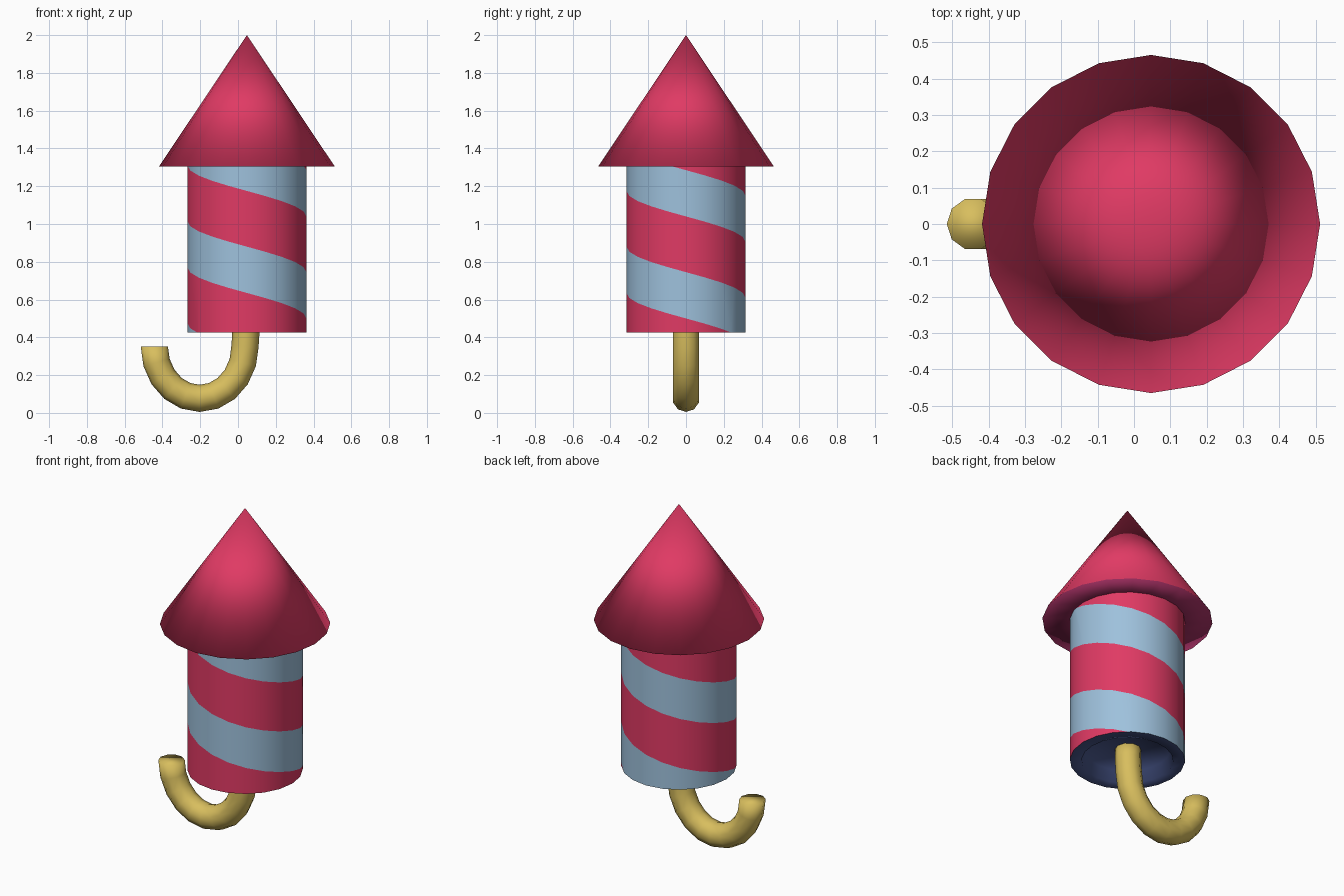
import bpy, bmesh, math
from mathutils import Vector

if "Cube" in bpy.data.objects:
    bpy.data.objects.remove(bpy.data.objects["Cube"])

SIDES = 20
CX = 0.047           # axis of the rocket body
R = 0.315            # body radius
Z0, Z1 = 0.425, 1.305


def material(name, rgb):
    lin = [((c / 255 + 0.055) / 1.055) ** 2.4 for c in rgb]
    m = bpy.data.materials.new(name)
    m.diffuse_color = (*lin, 1)
    m.use_nodes = True
    m.node_tree.nodes["Principled BSDF"].inputs["Base Color"].default_value = m.diffuse_color
    return m


crimson = material("crimson", (224, 58, 100))
sky = material("pale_blue", (158, 193, 220))
plum = material("plum", (160, 46, 96))
navy = material("navy", (70, 84, 135))
gold = material("gold", (216, 190, 94))


def finish(name, bm, mats, smooth=True):
    bmesh.ops.remove_doubles(bm, verts=bm.verts, dist=1e-4)
    bm.normal_update()
    for f in bm.faces:
        f.smooth = smooth
    me = bpy.data.meshes.new(name)
    bm.to_mesh(me)
    bm.free()
    for m in mats:
        me.materials.append(m)
    ob = bpy.data.objects.new(name, me)
    bpy.context.collection.objects.link(ob)
    return ob


def lathe(profile):
    """Spin (radius, z) points around the body axis."""
    bm = bmesh.new()
    verts = [bm.verts.new((CX + r, 0, z)) for r, z in profile]
    edges = [bm.edges.new(p) for p in zip(verts, verts[1:])]
    bmesh.ops.spin(bm, geom=verts + edges, cent=(CX, 0, 0), axis=(0, 0, 1),
                   angle=2 * math.pi, steps=SIDES, use_duplicate=False)
    bmesh.ops.remove_doubles(bm, verts=bm.verts, dist=1e-4)
    bmesh.ops.recalc_face_normals(bm, faces=bm.faces)
    return bm


# nose cone: soft normals run over the rim, underside in plum
bm = lathe([(0, 2.0), (0.465, Z1), (0.30, Z1), (0, Z1)])
for f in bm.faces:
    f.material_index = 1 if f.normal.z < -0.9 else 0
finish("nose_cone", bm, [crimson, plum])

# body tube: one spiral stripe pair, trimmed to the tube height
PITCH, RED = 0.54, 0.295
bm = bmesh.new()


def body_point(i, z):
    a = -math.pi / 2 + 2 * math.pi * i / SIDES
    return bm.verts.new((CX + R * math.cos(a), R * math.sin(a), z - PITCH * i / SIDES))


for turn in range(-1, 4):
    top = 1.175 + PITCH * (2 - turn)
    bands = ((top, top - RED, 0), (top - RED, top - PITCH, 1))
    for hi, lo, index in bands:
        for i in range(SIDES):
            f = bm.faces.new((body_point(i, lo), body_point(i + 1, lo),
                              body_point(i + 1, hi), body_point(i, hi)))
            f.material_index = index
bmesh.ops.remove_doubles(bm, verts=bm.verts, dist=1e-4)
for z, sign in ((Z0, -1), (Z1, 1)):
    bmesh.ops.bisect_plane(bm, geom=bm.verts[:] + bm.edges[:] + bm.faces[:],
                           plane_co=(0, 0, z), plane_no=(0, 0, sign), clear_outer=True)
finish("striped_body", bm, [crimson, sky])

# recessed base of the tube
bm = lathe([(R, Z0), (0.25, Z0), (0.235, 0.495), (0, 0.495)])
for f in bm.faces:
    if f.normal.z > 0:
        f.normal_flip()
finish("recessed_base", bm, [navy])

# hooked stick: decagon swept along a J-shaped path
path = [Vector((0.043, 0, 0.51)), Vector((0.042, 0, 0.43))]
for k in range(11):
    a = math.pi * k / 10
    path.append(Vector((-0.203 + 0.24 * math.cos(a), 0, 0.352 - 0.275 * math.sin(a))))
bm = bmesh.new()
rings = []
for k, p in enumerate(path):
    t = (path[min(k + 1, len(path) - 1)] - path[max(k - 1, 0)]).normalized()
    if k == len(path) - 1:
        t = Vector((0, 0, 1))
    side = Vector((0, 1, 0))
    out = side.cross(t)
    rings.append([bm.verts.new(p + 0.072 * (math.cos(2 * math.pi * j / 10) * out +
                                            math.sin(2 * math.pi * j / 10) * side))
                  for j in range(10)])
for a, b in zip(rings, rings[1:]):
    for j in range(10):
        n = (j + 1) % 10
        bm.faces.new((a[j], a[n], b[n], b[j]))
bm.faces.new(rings[0])
bm.faces.new(rings[-1])
bmesh.ops.recalc_face_normals(bm, faces=bm.faces)
finish("hooked_stick", bm, [gold])
